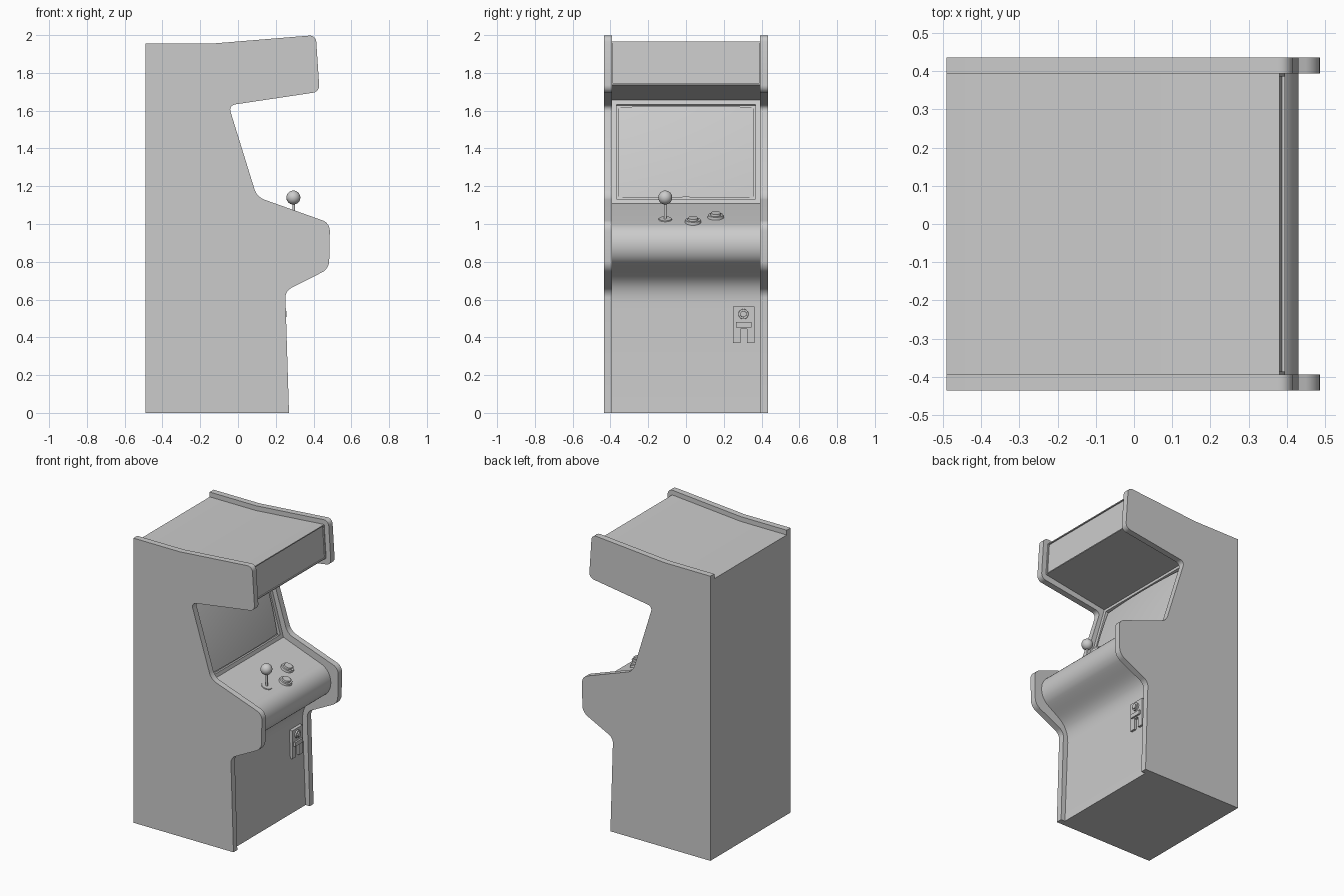
import bpy, bmesh, math
from mathutils import Vector, Matrix

if "Cube" in bpy.data.objects:
    bpy.data.objects.remove(bpy.data.objects["Cube"])


def finish(name, bm, angle=30):
    bmesh.ops.recalc_face_normals(bm, faces=bm.faces)
    me = bpy.data.meshes.new(name)
    bm.to_mesh(me)
    bm.free()
    ob = bpy.data.objects.new(name, me)
    bpy.context.collection.objects.link(ob)
    bpy.ops.object.select_all(action='DESELECT')
    ob.select_set(True)
    bpy.context.view_layer.objects.active = ob
    bpy.ops.object.shade_smooth_by_angle(angle=math.radians(angle))
    return ob


def bezier(a, b, c, d, n):
    a, b, c, d = map(Vector, (a, b, c, d))
    return [a*(1-t)**3 + 3*b*t*(1-t)**2 + 3*c*t*t*(1-t) + d*t**3
            for t in (i/n for i in range(n + 1))]


def rounded(pts, n=6):
    """Round each (x, z, setback) corner of a closed outline."""
    out = []
    for i, (x, z, r) in enumerate(pts):
        p = Vector((x, z))
        if not r:
            out.append(p)
            continue
        q = Vector(pts[i-1][:2])
        s = Vector(pts[(i+1) % len(pts)][:2])
        a, b = p + (q-p).normalized()*r, p + (s-p).normalized()*r
        out += bezier(a, a.lerp(p, .56), b.lerp(p, .56), b, n)
    return out


def prism(outline, y0, y1):
    """Extrude an x-z outline along y."""
    bm = bmesh.new()
    rings = [[bm.verts.new((x, y, z)) for x, z in outline] for y in (y0, y1)]
    for r in rings:
        bm.faces.new(r)
    n = len(outline)
    for i in range(n):
        j = (i+1) % n
        bm.faces.new((rings[0][i], rings[0][j], rings[1][j], rings[1][i]))
    bmesh.ops.recalc_face_normals(bm, faces=bm.faces)
    return bm


def recess(bm, z_mid, border, depth):
    """Sink a bordered panel into the front face centred near z_mid."""
    f = min((f for f in bm.faces if f.normal.x > .5),
            key=lambda f: abs(f.calc_center_median().z - z_mid))
    bmesh.ops.inset_individual(bm, faces=[f], thickness=border)
    r = bmesh.ops.inset_individual(bm, faces=[f], thickness=0.0001)
    bmesh.ops.translate(bm, verts=f.verts[:], vec=-f.normal*depth)


def disc(name, loc, r1, r2, depth, rot, seg=32):
    bm = bmesh.new()
    bmesh.ops.create_cone(bm, cap_ends=True, segments=seg, radius1=r1, radius2=r2,
                          depth=depth, matrix=Matrix.Translation(loc) @ rot)
    return finish(name, bm)


# Side panels
side = rounded([(-.49, 0, 0), (.27, 0, 0), (.25, .645, .035), (.482, .763, .04),
                (.487, 1.005, .04), (.10, 1.143, .04), (-.05, 1.628, .035),
                (.432, 1.70, .035), (.412, 2.0, .035), (-.14, 1.955, 0), (-.49, 1.955, 0)])
for name, a, b in (("left_side_panel", -.435, -.393), ("right_side_panel", .393, .435)):
    finish(name, prism(side, a, b))

# Cabinet body with rounded control shelf, screen and top sign recesses
shelf = bezier((.215, .58), (.215, .72), (.30, .73), (.39, .80), 16)
shelf += bezier((.39, .80), (.45, .85), (.445, .965), (.36, 1.0), 20)[1:]
body = [(-.49, 0), (.238, 0)] + [tuple(p) for p in shelf] + [
    (.07, 1.108), (-.085, 1.657), (.395, 1.737), (.38, 1.965), (-.14, 1.922), (-.49, 1.922)]
bm = prism(body, -.393, .393)
recess(bm, 1.38, .035, .02)
recess(bm, 1.85, .01, .008)
finish("cabinet_body", bm)

# Curved screen
u = Vector((-.155, 0, .549)).normalized()
n = Vector((u.z, 0, -u.x))
bm = bmesh.new()
bmesh.ops.create_grid(bm, x_segments=20, y_segments=16, size=1)
for v in bm.verts:
    a, b = v.co.x, v.co.y
    v.co = Vector((-.0075, 0, 1.3825)) + Vector((0, a*.358, 0)) + u*b*.25 \
        + n*(.012*(1 - a*a - b*b) - .001)
finish("screen", bm)

# Joystick and buttons
tilt = Matrix.Rotation(math.atan(.37), 4, 'Y')
up = Vector((.347, 0, .938))
flat = Matrix.Identity(4)
base = Vector((.295, -.11, 1.023))
disc("joystick_plate", base, .038, .034, .012, tilt)
disc("joystick_shaft", (.295, -.11, 1.07), .007, .007, .11, flat, 16)
bm = bmesh.new()
bmesh.ops.create_uvsphere(bm, u_segments=32, v_segments=16, radius=.037,
                          matrix=Matrix.Translation((.293, -.11, 1.14)))
finish("joystick_ball", bm)
for i, (x, y) in enumerate(((.335, .037), (.265, .157))):
    p = Vector((x, y, 1.108 - .372*(x - .07)))
    disc(f"button_rim_{i+1}", p + up*.005, .044, .040, .018, tilt)
    disc(f"button_cap_{i+1}", p + up*.016, .030, .026, .018, tilt)


# Coin plate with slot, bar and return button
def box(name, x0, x1, y0, y1, z0, z1):
    finish(name, prism([(x0, z0), (x1, z0), (x1, z1), (x0, z1)], y0, y1))


box("coin_plate", .20, .238, .249, .363, .444, .563)
for name, a, b in (("coin_plate_left_leg", .249, .288), ("coin_plate_right_leg", .324, .363)):
    box(name, .20, .238, a, b, .37, .444)
box("coin_slot_bar", .23, .25, .265, .347, .452, .48)
face_x = Matrix.Rotation(math.pi/2, 4, 'Y')
disc("coin_button_rim", (.238, .304, .523), .028, .026, .02, face_x, 24)
disc("coin_button_cap", (.246, .304, .523), .018, .016, .02, face_x, 24)
